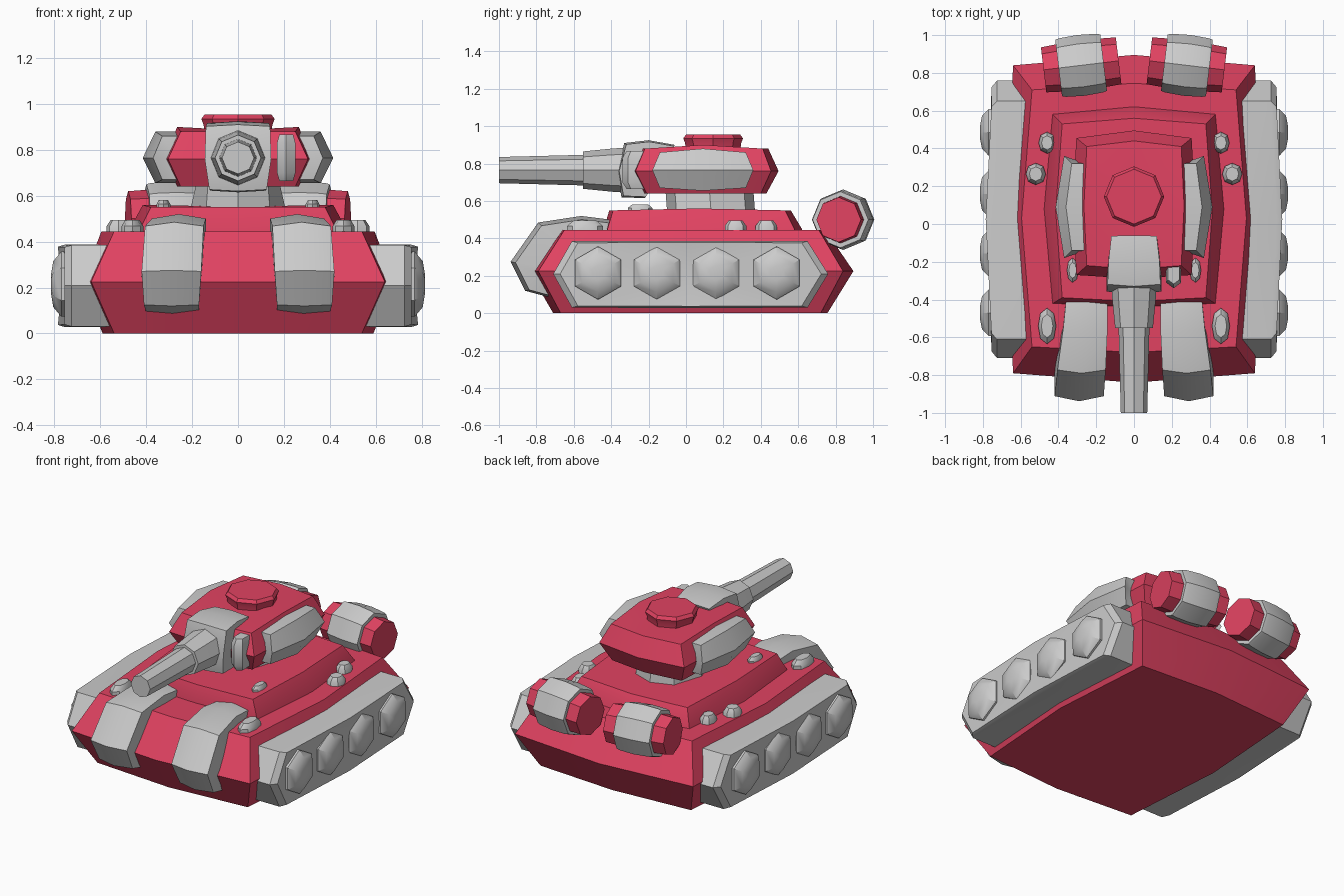
import bpy, bmesh, math
from mathutils import Vector

if "Cube" in bpy.data.objects:
    bpy.data.objects.remove(bpy.data.objects["Cube"])

red = bpy.data.materials.new("red_paint")
red.diffuse_color = (0.75, 0.055, 0.12, 1)
red.use_nodes = True
red.node_tree.nodes["Principled BSDF"].inputs["Base Color"].default_value = red.diffuse_color


def loft(name, rings, mat=None):
    """Skin a stack of equal-length vertex loops and cap both ends."""
    bm = bmesh.new()
    loops = [[bm.verts.new(p) for p in r] for r in rings]
    n = len(rings[0])
    for a, b in zip(loops, loops[1:]):
        for i in range(n):
            j = (i + 1) % n
            bm.faces.new((a[i], a[j], b[j], b[i]))
    caps = [bm.faces.new(loops[0]), bm.faces.new(loops[-1])]
    bmesh.ops.poke(bm, faces=caps)
    bmesh.ops.recalc_face_normals(bm, faces=bm.faces)
    me = bpy.data.meshes.new(name)
    bm.to_mesh(me)
    bm.free()
    if mat:
        me.materials.append(mat)
    ob = bpy.data.objects.new(name, me)
    bpy.context.collection.objects.link(ob)
    return ob


def bowed(z, xc, xm, yf, yfm, yb, ybm, zm=None, cx=0):
    """Rectangle with bowed-out side midpoints (c = corner, m = middle)."""
    zm = z if zm is None else zm
    y = (yf + yb) / 2
    return [(cx - xc, yf, z), (cx, yfm, z), (cx + xc, yf, z), (cx + xm, y, zm),
            (cx + xc, yb, z), (cx, ybm, z), (cx - xc, yb, z), (cx - xm, y, zm)]


def turned(name, centre, axis, up, sides, profile, mat=None):
    """Low-sided turned part; profile = (distance along axis, radius)."""
    c, d = Vector(centre), Vector(axis).normalized()
    u = (Vector(up) - d * d.dot(Vector(up))).normalized()
    v = d.cross(u)
    ang = [2 * math.pi * i / sides for i in range(sides)]
    return loft(name, [[c + d * t + u * r * math.cos(a) + v * r * math.sin(a) for a in ang]
                       for t, r in profile], mat)


def plate(name, path, pivot, edge, s=1):
    """Bent armour plate; path = (y, z, inner x, outer x), roots sunk to pivot."""
    rings = []
    for y, z, xi, xo in path:
        def at(x, k):
            return (s * x, pivot[0] + (y - pivot[0]) * k, pivot[1] + (z - pivot[1]) * k)
        rings.append([at(xi, .5), at(xi, edge), at((xi + xo) / 2, 1), at(xo, edge), at(xo, .5)])
    return loft(name, rings)


def knob(name, x, y, z, w, l, h):
    """Small chamfered bump standing on the deck."""
    rings = []
    for dz, k in ((-.03, 1), (h * .5, 1), (h, .65)):
        a, b = w / 2 * k, l / 2 * k
        rings.append(bowed(z + dz, a * .75, a, y - b * .7, y - b, y + b * .7, y + b, cx=x))
    return loft(name, rings)


# Hull and upper deck
loft("hull", [bowed(.0, .54, .59, -.67, -.71, .72, .756),
              bowed(.225, .64, .68, -.79, -.84, .84, .895),
              bowed(.445, .54, .595, -.65, -.68, .71, .745)], red)
loft("upper_deck", [bowed(.42, .435, .48, -.42, -.44, .585, .625),
                    bowed(.45, .43, .475, -.42, -.44, .58, .62),
                    bowed(.55, .38, .415, -.39, -.41, .53, .56, .56)], red)

# Turret, neck and hatch
loft("turret_neck", [bowed(.53, .14, .21, -.05, -.10, .32, .37),
                     bowed(.66, .13, .18, -.06, -.11, .31, .36)])
loft("turret", [bowed(.64, .25, .265, -.21, -.23, .40, .43),
                bowed(.76, .305, .325, -.27, -.29, .455, .495),
                bowed(.88, .25, .265, -.22, -.24, .41, .44, .90)], red)
turned("hatch", (0, .145, 0), (0, 0, 1), (0, 1, 0), 8,
       [(.87, .145), (.91, .15), (.935, .16), (.955, .145)], red)

# Gun
plate("mantlet", [(-.06, .90, -.12, .12), (-.20, .925, -.135, .135), (-.33, .91, -.14, .14),
                  (-.37, .76, -.145, .145), (-.345, .62, -.125, .125), (-.22, .615, -.12, .12)],
      (-.12, .76), .95)
turned("gun_sleeve", (0, 0, .765), (0, -1, 0), (0, 0, 1), 8, [(.30, .122), (.40, .115), (.55, .10)])
turned("gun_barrel", (0, 0, .765), (0, -1, 0), (0, 0, 1), 8, [(.50, .083), (1.0, .07)])
loft("turret_sensor", [bowed(z, .04 * k, .04 * k, -.25 - .06 * k, -.25 - .09 * k, -.20, -.19, cx=.21)
                       for z, k in ((.665, .75), (.70, 1), (.83, 1), (.868, .75))])

for s, side in ((-1, "left"), (1, "right")):
    # Turret cheek armour with an outward ridge
    loft("turret_cheek_" + side,
         [[(s * .2, ye, zt), (s * xe, ye, zt), (s * xr, yr, .765), (s * xe, ye, zb), (s * .2, ye, zb)]
          for ye, yr, xe, xr, zt, zb in ((-.14, -.18, .33, .37, .86, .67),
                                         (.09, .09, .36, .415, .88, .655),
                                         (.32, .36, .33, .37, .86, .67))])
    # Front armour strips
    plate("front_fender_" + side,
          [(-.40, .50, .14, .36), (-.56, .52, .14, .375), (-.79, .485, .15, .405),
           (-.938, .275, .16, .42), (-.86, .12, .17, .41), (-.73, .085, .17, .40)],
          (-.5, .2), .94, s)
    # Track pods: six-sided side profile, bowed outwards
    track = []
    for x, bow, k in ((.45, 0, 1), (.725, .03, 1), (.755, .03, .95)):
        pts = [(-.71, .21, 0), (-.61, .385, 0), (.025, .387, bow), (.65, .385, 0),
               (.76, .21, 0), (.65, .03, 0), (.025, .028, bow), (-.61, .03, 0)]
        track.append([(s * (x + b), .025 + (y - .025) * k, .21 + (z - .21) * k) for y, z, b in pts])
    loft("track_" + side, track)
    # Domed hexagonal road wheels
    for i, y in enumerate((-.47, -.155, .16, .485)):
        turned(f"wheel_{side}_{i + 1}", (0, y, .215), (s, 0, 0), (0, 0, 1), 6,
               [(.70, .142), (.77, .142), (.805, .10), (.815, .04)])
    # Rear fuel drums, slightly toed forward at the outer end
    c, axis = (s * .28, .84, .50), (s, -.12, 0)
    turned("fuel_drum_" + side, c, axis, (0, 0, 1), 8, [(-.2, .125), (0, .135), (.2, .12)], red)
    turned("drum_band_" + side, c, axis, (0, 0, 1), 8,
           [(-.12, .15), (-.1, .156), (0, .162), (.1, .156), (.12, .15)])
    # Deck knobs
    for i, k in enumerate(((.46, .43, .44, .09, .115, .055), (.52, .265, .44, .105, .115, .055),
                           (.46, -.54, .44, .095, .19, .055), (.325, -.245, .545, .06, .13, .037))):
        knob(f"deck_knob_{side}_{i + 1}", s * k[0], *k[1:])

# Smooth gentle bends, keep hard edges sharp
bpy.ops.object.select_all(action='SELECT')
bpy.context.view_layer.objects.active = bpy.data.objects["hull"]
bpy.ops.object.shade_smooth_by_angle(angle=math.radians(35))
